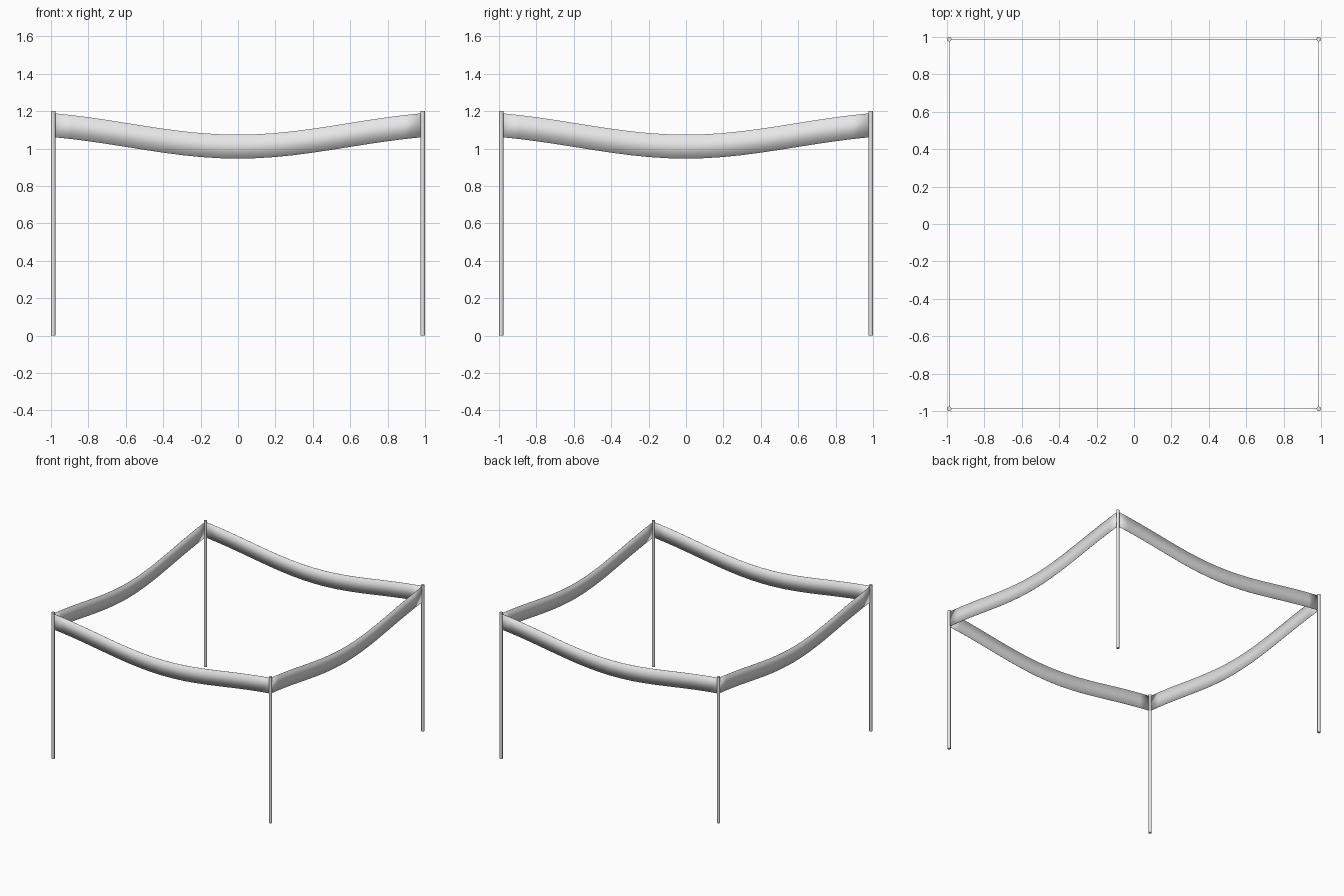
import bpy, bmesh, math
from mathutils import Matrix

cube = bpy.data.objects.get("Cube")
if cube:
    bpy.data.objects.remove(cube)

HALF = 0.988      # post centre distance from the middle
RADIUS = 0.012
HEIGHT = 1.2
BAND = 0.128      # ribbon height
STEPS = 20

grey = bpy.data.materials.new("light grey")
grey.use_nodes = True
colour = (0.8, 0.8, 0.8, 1)
grey.diffuse_color = colour
grey.node_tree.nodes["Principled BSDF"].inputs["Base Color"].default_value = colour


def finish(bm, name):
    mesh = bpy.data.meshes.new(name)
    bm.to_mesh(mesh)
    bm.free()
    mesh.materials.append(grey)
    obj = bpy.data.objects.new(name, mesh)
    bpy.context.collection.objects.link(obj)
    bpy.ops.object.select_all(action="DESELECT")
    obj.select_set(True)
    bpy.context.view_layer.objects.active = obj
    bpy.ops.object.shade_smooth_by_angle(angle=math.radians(35))
    return obj


def sag(t):
    """Top edge height of the ribbon, t from -1 to 1."""
    wave = (1 - math.cos(math.pi * t)) / 2
    return 1.074 + 0.115 * (0.6 * wave + 0.4 * t * t)


# Corner posts
for side, x in (("left", HALF), ("right", -HALF)):
    for end, y in (("front", -HALF), ("back", HALF)):
        bm = bmesh.new()
        bmesh.ops.create_cone(bm, cap_ends=True, segments=12, radius1=RADIUS,
                              radius2=RADIUS, depth=HEIGHT,
                              matrix=Matrix.Translation((x, y, HEIGHT / 2)))
        finish(bm, f"{end}_{side}_post")

# Sagging ribbons between the posts
for i, name in enumerate(("front", "left", "back", "right")):
    bm = bmesh.new()
    columns = []
    for s in range(STEPS + 1):
        t = 2 * s / STEPS - 1
        z = sag(t)
        columns.append([bm.verts.new((t * HALF, -HALF, h)) for h in (z - BAND, z)])
    for a, b in zip(columns, columns[1:]):
        bm.faces.new((a[0], b[0], b[1], a[1]))
    bm.transform(Matrix.Rotation(i * math.pi / 2, 4, "Z"))
    ribbon = finish(bm, name + "_ribbon")
    thick = ribbon.modifiers.new("thickness", "SOLIDIFY")
    thick.thickness = 0.002
    thick.offset = 0
